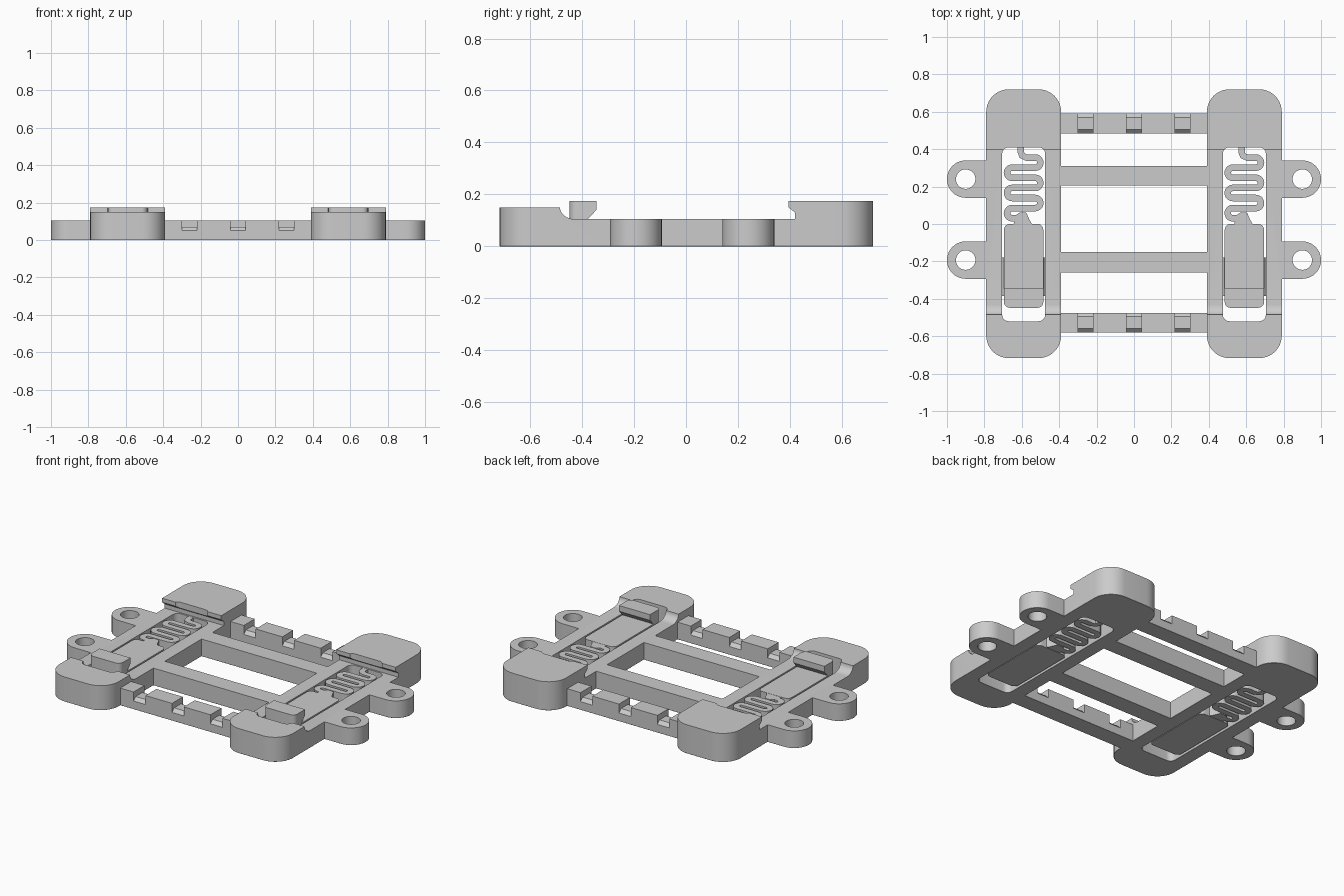
import bpy, bmesh, math
from mathutils import Vector

if "Cube" in bpy.data.objects:
    bpy.data.objects.remove(bpy.data.objects["Cube"], do_unlink=True)

grey = bpy.data.materials.new("plain grey")
grey.use_nodes = True
grey.diffuse_color = (0.6, 0.6, 0.6, 1)
grey.node_tree.nodes["Principled BSDF"].inputs["Base Color"].default_value = (0.6, 0.6, 0.6, 1)

H = 0.105        # height of the flat frame
RAIL_X = 0.59    # centre line of each side rail


def prism(name, outline, low, high, axis="z"):
    """Extrude a 2D outline: (x, y) along z, or (y, z) along x."""
    def place(p, t):
        return (p[0], p[1], t) if axis == "z" else (t, p[0], p[1])
    bm = bmesh.new()
    face = bm.faces.new([bm.verts.new(place(p, low)) for p in outline])
    new = bmesh.ops.extrude_face_region(bm, geom=[face])["geom"]
    shift = Vector(place((0, 0), high - low))
    bmesh.ops.translate(bm, vec=shift, verts=[g for g in new if isinstance(g, bmesh.types.BMVert)])
    bmesh.ops.recalc_face_normals(bm, faces=bm.faces)
    mesh = bpy.data.meshes.new(name)
    bm.to_mesh(mesh)
    bm.free()
    mesh.materials.append(grey)
    ob = bpy.data.objects.new(name, mesh)
    bpy.context.collection.objects.link(ob)
    return ob


def rounded(x0, x1, y0, y1, r, steps=10):
    corners = [(x1 - r, y1 - r), (x0 + r, y1 - r), (x0 + r, y0 + r), (x1 - r, y0 + r)]
    return [(cx + r * math.cos(a), cy + r * math.sin(a))
            for q, (cx, cy) in enumerate(corners)
            for a in [math.pi / 2 * (q + i / steps) for i in range(steps + 1)]]


def circle(cx, cy, r, n=40):
    return [(cx + r * math.cos(math.tau * i / n), cy + r * math.sin(math.tau * i / n)) for i in range(n)]


def rect(x0, x1, y0, y1):
    return [(x0, y0), (x1, y0), (x1, y1), (x0, y1)]


def combine(ob, other, operation):
    """Apply a boolean and discard the tool object."""
    mod = ob.modifiers.new("bool", "BOOLEAN")
    mod.operation, mod.object, mod.solver = operation, other, "EXACT"
    bpy.context.view_layer.objects.active = ob
    bpy.ops.object.modifier_apply(modifier=mod.name)
    bpy.data.objects.remove(other, do_unlink=True)


def smooth(ob):
    bpy.ops.object.select_all(action="DESELECT")
    ob.select_set(True)
    bpy.context.view_layer.objects.active = ob
    bpy.ops.object.shade_smooth_by_angle(angle=math.radians(30))


def side_rail(cx):
    """Rail with a low front stop, a concave ramp and a hooked back stop."""
    ramp = [(-0.43 - 0.055 * math.sin(a), 0.15 - 0.045 * math.cos(a))
            for a in [math.pi / 2 * i / 8 for i in range(8, -1, -1)]]
    profile = ([(-0.8, 0), (-0.8, 0.15), (-0.495, 0.15)] + ramp +
               [(0.42, H), (0.42, 0.13), (0.395, 0.15), (0.395, 0.175), (0.8, 0.175), (0.8, 0)])
    rail = prism("rail", profile, cx - 0.3, cx + 0.3, "x")
    combine(rail, prism("outline", rounded(cx - 0.2, cx + 0.2, -0.717, 0.72, 0.12), -0.1, 0.3), "INTERSECT")
    return rail


# Frame: two rails, four cross bars and four screw ears
frame = side_rail(-RAIL_X)
frame.name = "frame"
combine(frame, side_rail(RAIL_X), "UNION")
for y0, y1 in [(-0.58, -0.475), (-0.26, -0.15), (0.205, 0.31), (0.485, 0.59)]:
    combine(frame, prism("bar", rect(-0.42, 0.42, y0, y1), 0, H), "UNION")
EARS = [(s, y) for s in (-1, 1) for y in (-0.193, 0.24)]
for s, y in EARS:
    arc = [(s * (0.9 + 0.1 * math.cos(a)), y + 0.1 * math.sin(a))
           for a in [math.pi * (i / 20 - 0.5) for i in range(21)]]
    ear = [(s * 0.76, y - 0.1)] + arc + [(s * 0.76, y + 0.1)]
    combine(frame, prism("ear", ear, 0, H), "UNION")

# Openings: screw holes, spring slots and strap notches
for s, y in EARS:
    combine(frame, prism("hole", circle(s * 0.9, y, 0.052), -0.1, 0.3), "DIFFERENCE")
for s in (-1, 1):
    slot = rounded(s * RAIL_X - 0.115, s * RAIL_X + 0.115, -0.52, 0.41, 0.035, 6)
    combine(frame, prism("slot", slot, -0.1, 0.3), "DIFFERENCE")
for y0, y1 in [(-0.58, -0.475), (0.485, 0.59)]:
    floor = [(y0 - 0.02, 0.05), (y0, 0.05), (y0 + 0.02, 0.07), (y1 - 0.02, 0.07),
             (y1, 0.05), (y1 + 0.02, 0.05), (y1 + 0.02, 0.2), (y0 - 0.02, 0.2)]
    for x in (-0.26, 0, 0.26):
        combine(frame, prism("notch", floor, x - 0.04, x + 0.04, "x"), "DIFFERENCE")

# Small chamfer around the underside of the frame
bm = bmesh.new()
bm.from_mesh(frame.data)
bmesh.ops.remove_doubles(bm, verts=bm.verts, dist=0.0002)
bmesh.ops.dissolve_limit(bm, angle_limit=0.01, verts=bm.verts, edges=bm.edges)
rim = [e for e in bm.edges if all(abs(v.co.z) < 0.0005 for v in e.verts)
       and len(e.link_faces) == 2 and e.calc_face_angle(0) > 0.5]
bmesh.ops.bevel(bm, geom=rim, offset=0.008, segments=1, affect="EDGES", clamp_overlap=True)
bm.to_mesh(frame.data)
bm.free()
smooth(frame)


def spring_outline(cx):
    """Constant width ribbon along a serpentine path."""
    top, pitch, reach, half = 0.355, 0.054, 0.062, 0.0175
    path = [Vector((cx - 0.015, 0.42)), Vector((cx - 0.015, 0.385)),
            Vector((cx - 0.008, 0.365)), Vector((cx + 0.015, top))]
    for i in range(6):
        side = 1 if i % 2 == 0 else -1
        mid = top - pitch * (i + 0.5)
        for k in range(11):
            a = math.pi * (0.5 - k / 10)
            path.append(Vector((cx + side * (reach + pitch / 2 * math.cos(a)), mid + pitch / 2 * math.sin(a))))
    path += [Vector((cx - 0.025, 0.028)), Vector((cx - 0.01, 0.015)), Vector((cx - 0.01, -0.02))]
    left, right = [], []
    for i, p in enumerate(path):
        d = (path[min(i + 1, len(path) - 1)] - path[max(i - 1, 0)]).normalized()
        n = Vector((-d.y, d.x)) * half
        left.append(tuple(p + n))
        right.append(tuple(p - n))
    return left + right[::-1]


# Spring-loaded latches, one in each rail
for side, cx in (("right", -RAIL_X), ("left", RAIL_X)):
    smooth(prism("spring_" + side, spring_outline(cx), 0.008, H - 0.001))
    root = [(cx - 0.055, -0.01), (cx - 0.045, 0.045), (cx - 0.02, 0.062),
            (cx + 0.015, 0.06), (cx + 0.03, 0.025), (cx + 0.05, -0.01)]
    smooth(prism("spring_root_" + side, root, 0.008, H - 0.001))
    profile = [(-0.5, 0.006), (-0.5, 0.175), (-0.345, 0.175), (-0.345, 0.14), (-0.378, H), (0.1, H), (0.1, 0.006)]
    latch = prism("latch_" + side, profile, cx - 0.2, cx + 0.2, "x")
    combine(latch, prism("outline", rounded(cx - 0.105, cx + 0.105, -0.448, 0, 0.03, 6), -0.1, 0.3), "INTERSECT")
    smooth(latch)
    # Sloped guide ribs that run along the slot walls
    for s in (-1, 1):
        rib = prism("guide_rib_" + side, [(-0.385, 0.02), (-0.18, 0.02), (-0.18, 0.085), (-0.385, 0.085)],
                    cx + s * 0.1, cx + s * 0.118, "x")
        for v in rib.data.vertices:
            if abs(v.co.x - cx) > 0.11:
                v.co.z = 0.04 if v.co.z < 0.05 else 0.065
